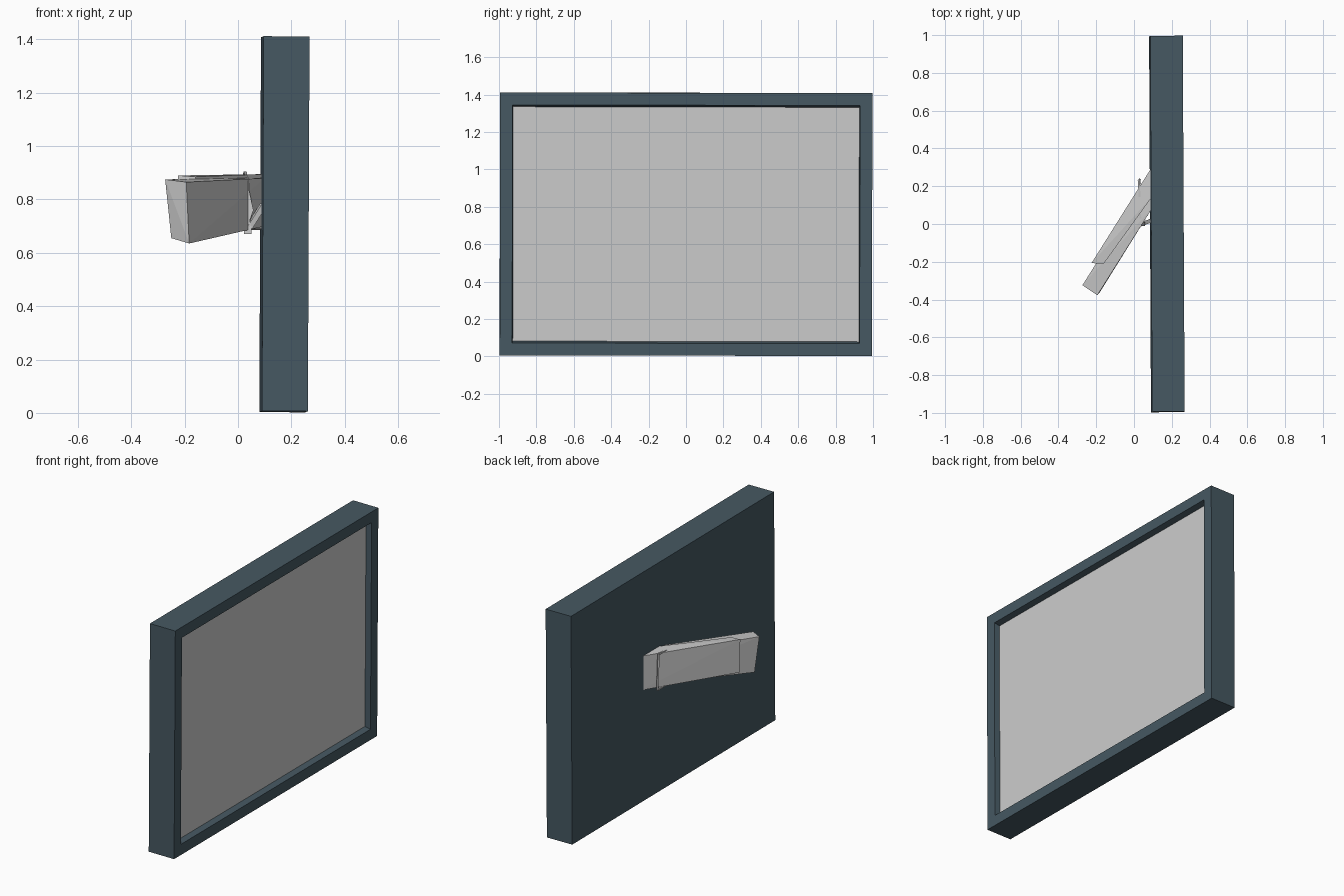
import bpy
import bmesh
from mathutils import Euler, Vector

if "Cube" in bpy.data.objects:
    bpy.data.objects.remove(bpy.data.objects["Cube"], do_unlink=True)


def material(name, rgb):
    mat = bpy.data.materials.new(name)
    mat.use_nodes = True
    mat.diffuse_color = (*rgb, 1)
    mat.node_tree.nodes["Principled BSDF"].inputs["Base Color"].default_value = (*rgb, 1)
    return mat


slate = material("slate blue grey", (0.061, 0.098, 0.122))
grey = material("light grey", (0.604, 0.604, 0.604))


def finish(name, bm, mat):
    bmesh.ops.recalc_face_normals(bm, faces=bm.faces)
    mesh = bpy.data.meshes.new(name)
    bm.to_mesh(mesh)
    bm.free()
    mesh.materials.append(mat)
    obj = bpy.data.objects.new(name, mesh)
    bpy.context.collection.objects.link(obj)
    return obj


def box_mesh(size, centre=(0, 0, 0)):
    bm = bmesh.new()
    bmesh.ops.create_cube(bm, size=1)
    bmesh.ops.scale(bm, vec=size, verts=bm.verts)
    bmesh.ops.translate(bm, vec=centre, verts=bm.verts)
    return bm


def solid(name, points, mat):
    """Convex solid spanned by its corner points."""
    bm = bmesh.new()
    for p in points:
        bm.verts.new(p)
    bmesh.ops.convex_hull(bm, input=bm.verts)
    bmesh.ops.dissolve_limit(bm, angle_limit=0.01, verts=bm.verts, edges=bm.edges)
    return finish(name, bm, mat)


def rod(name, start, end, width, mat):
    """Thin square bar between two points."""
    start, end = Vector(start), Vector(end)
    bm = box_mesh((width, width, (end - start).length))
    turn = (end - start).to_track_quat('Z', 'Y').to_matrix()
    bmesh.ops.rotate(bm, matrix=turn, verts=bm.verts)
    bmesh.ops.translate(bm, vec=(start + end) / 2, verts=bm.verts)
    return finish(name, bm, mat)


# Deep panel frame with a slightly tapered recess on the +x side
depth, width, height = 0.172, 1.99, 1.405
recess = 0.038
bm = box_mesh((depth, width, height))
front = max(bm.faces, key=lambda f: f.calc_center_median().x)
bmesh.ops.inset_region(bm, faces=[front], thickness=0.066, use_even_offset=True)
bmesh.ops.inset_region(bm, faces=[front], thickness=0.004, use_even_offset=True)
for v in front.verts:
    v.co.x -= recess
    v.co.z *= 0.99
frame = finish("panel_frame", bm, slate)

# Screen plate lying in the recess
bm = box_mesh((0.006, width - 0.138, height - 0.152), (depth / 2 - recess, 0, 0))
screen = finish("screen", bm, grey)

# The whole panel hangs very slightly askew
for part in (frame, screen):
    part.location = (0.174, 0, 0.707)
    part.rotation_euler = Euler((-0.002, 0.0045, 0.005))

# Support arm running obliquely from the panel back to a slanted tip
solid("support_arm", [
    (0.1, 0.09, 0.88), (0.1, 0.27, 0.885), (-0.194, -0.377, 0.865), (-0.273, -0.324, 0.875),
    (0.1, 0.09, 0.70), (0.1, 0.27, 0.70), (-0.183, -0.365, 0.635), (-0.25, -0.31, 0.655),
], grey)

# Wider sleeve along the outer side of the arm
solid("arm_sleeve", [
    (0.1, 0.31, 0.895), (0.1, 0.15, 0.895), (-0.225, -0.207, 0.89), (-0.16, -0.21, 0.885),
    (0.1, 0.31, 0.685), (0.1, 0.15, 0.69), (-0.22, -0.207, 0.685), (-0.16, -0.21, 0.685),
], grey)

# Thin clamp looped around the arm close to the panel
corners = [(0.042, -0.005, 0.68), (0.035, -0.005, 0.87),
           (0.026, 0.23, 0.9), (0.03, 0.235, 0.68)]
sides = ("front", "top", "back", "bottom")
for i, side in enumerate(sides):
    rod("clamp_" + side, corners[i], corners[(i + 1) % 4], 0.01, grey)

# Wedge, foot and brace on the front of the clamp
solid("clamp_wedge", [(x, y, z) for y in (-0.01, 0.01)
                      for x, z in ((0.033, 0.69), (0.036, 0.86), (0.058, 0.76))], grey)
finish("clamp_foot", box_mesh((0.028, 0.02, 0.03), (0.037, 0, 0.685)), grey)
rod("clamp_brace", (0.042, 0, 0.695), (0.095, 0.02, 0.78), 0.02, grey)
